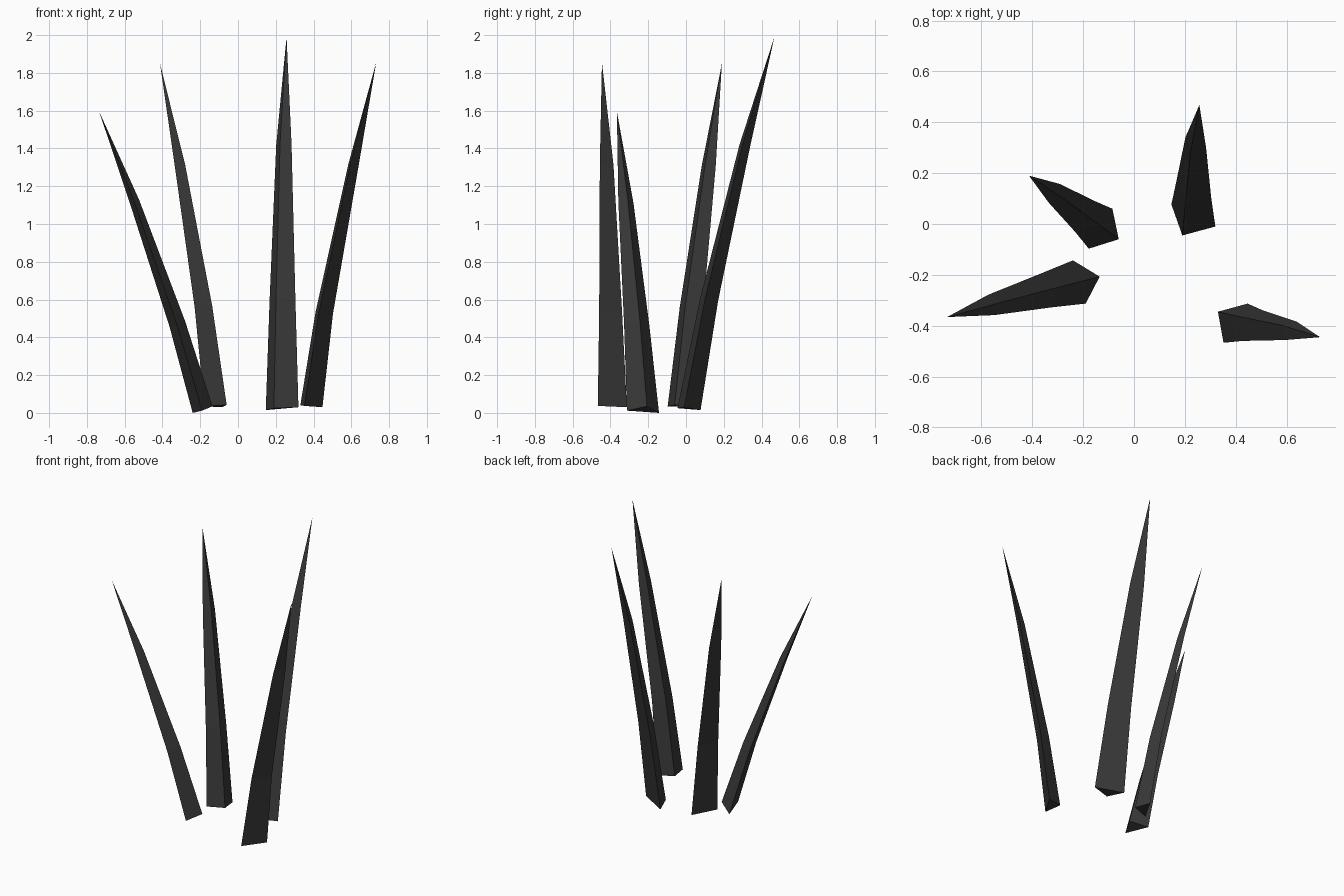
import bpy, bmesh
from mathutils import Vector

if "Cube" in bpy.data.objects:
    bpy.data.objects.remove(bpy.data.objects["Cube"])

# Taper of the triangular section at base, lower ring and upper ring
TAPER = (1.0, 0.79, 0.47)


def make_blade(name, base, lower, upper, tip):
    """Three-sided grass blade: base triangle swept along a bent path to a point."""
    base = [Vector(p) for p in base]
    centre = sum(base, Vector()) / 3
    bm = bmesh.new()
    rings = [[bm.verts.new(Vector(c) + (p - centre) * s) for p in base]
             for c, s in zip((centre, lower, upper), TAPER)]
    point = bm.verts.new(tip)
    bm.faces.new(rings[0])
    for a, b in zip(rings, rings[1:]):
        for i in range(3):
            j = (i + 1) % 3
            bm.faces.new((a[i], a[j], b[j], b[i]))
    for i in range(3):
        bm.faces.new((rings[-1][i], rings[-1][(i + 1) % 3], point))
    bmesh.ops.recalc_face_normals(bm, faces=bm.faces)
    mesh = bpy.data.meshes.new(name)
    bm.to_mesh(mesh)
    bm.free()
    obj = bpy.data.objects.new(name, mesh)
    bpy.context.collection.objects.link(obj)
    mesh.materials.append(dark)


# Dark charcoal colour
dark = bpy.data.materials.new("charcoal")
dark.diffuse_color = (0.04, 0.04, 0.04, 1)
dark.use_nodes = True
dark.node_tree.nodes["Principled BSDF"].inputs["Base Color"].default_value = dark.diffuse_color

# Four blades leaning outwards
make_blade("blade_back_right",
           [(0.147, 0.077, 0.015), (0.19, -0.045, 0.025), (0.32, -0.01, 0.03)],
           (0.224, 0.115, 0.6), (0.236, 0.308, 1.42), (0.257, 0.468, 1.99))
make_blade("blade_back_left",
           [(-0.085, 0.06, 0.03), (-0.06, -0.06, 0.042), (-0.178, -0.097, 0.035)],
           (-0.174, 0.018, 0.56), (-0.302, 0.114, 1.31), (-0.413, 0.19, 1.85))
make_blade("blade_front_left",
           [(-0.24, -0.143, 0.0), (-0.135, -0.207, 0.035), (-0.19, -0.313, 0.012)],
           (-0.322, -0.255, 0.47), (-0.549, -0.315, 1.12), (-0.735, -0.366, 1.595))
make_blade("blade_front_right",
           [(0.33, -0.345, 0.04), (0.447, -0.313, 0.03), (0.352, -0.467, 0.037)],
           (0.447, -0.387, 0.53), (0.606, -0.413, 1.315), (0.732, -0.445, 1.857))
